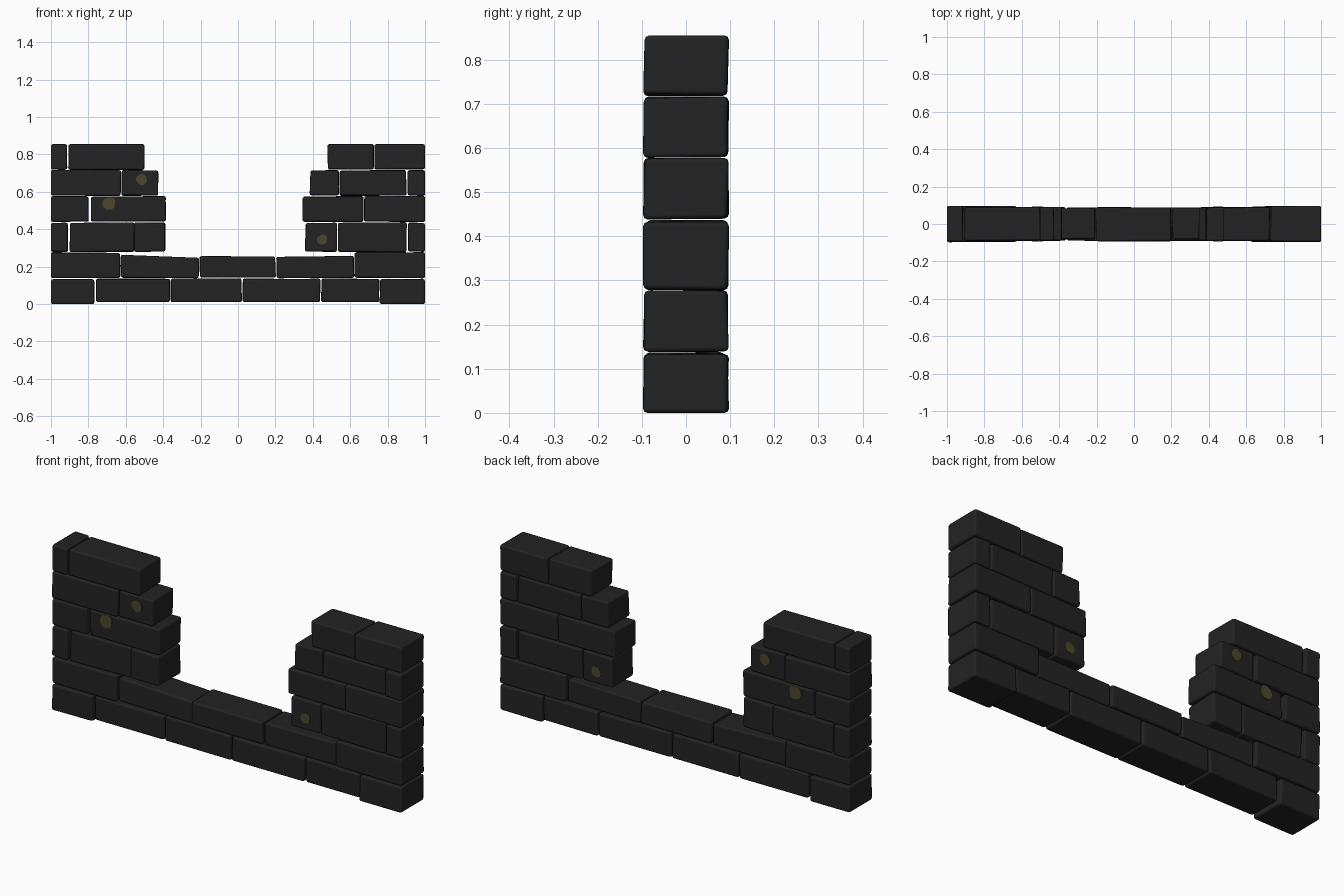
import bpy, bmesh, math, random
from mathutils import Vector

random.seed(4)
cube = bpy.data.objects.get("Cube")
if cube:
    bpy.data.objects.remove(cube, do_unlink=True)


def material(name, rgb):
    m = bpy.data.materials.new(name)
    m.use_nodes = True
    m.diffuse_color = (*rgb, 1)
    bsdf = m.node_tree.nodes["Principled BSDF"]
    bsdf.inputs["Base Color"].default_value = (*rgb, 1)
    bsdf.inputs["Roughness"].default_value = 0.9
    return m


stone = material("dark_stone", (0.0165, 0.0165, 0.0165))
moss = material("olive_moss", (0.07, 0.062, 0.026))


def finish(name, bm, mat):
    me = bpy.data.meshes.new(name)
    bm.to_mesh(me)
    bm.free()
    me.materials.append(mat)
    ob = bpy.data.objects.new(name, me)
    bpy.context.collection.objects.link(ob)
    return ob


def brick(name, x0, x1, z0, z1, depth, slope=0.0):
    """Hand-cut block: slightly uneven box with softened edges."""
    bm = bmesh.new()
    bmesh.ops.create_cube(bm, size=1)
    for v in bm.verts:
        top, right = v.co.z > 0, v.co.x > 0
        x = x1 if right else x0
        z = z1 + (slope if right else -slope) if top else z0
        if abs(x) < 1:
            x += random.uniform(-0.003, 0.003)
        if 0.01 < z < 0.85:
            z += random.uniform(-0.003, 0.003)
        y = math.copysign(depth, v.co.y) + random.uniform(-0.003, 0.003)
        v.co = Vector((x, y, z))
    ob = finish(name, bm, stone)
    bev = ob.modifiers.new("soft_edges", "BEVEL")
    bev.width = 0.01
    bev.segments = 2
    bev.harden_normals = True
    ob.data.shade_smooth()
    return ob


# Courses: bottom, top, then left-to-right spans of the blocks
courses = [
    (0.0, 0.135, [(-1, -.77), (-.76, -.365), (-.36, .02), (.025, .44),
                  (.445, .755), (.76, 1)]),
    (0.14, 0.275, [(-1, -.63), (-.625, -.21), (-.205, .2), (.205, .62), (.625, 1)]),
    (0.28, 0.435, [(-1, -.91), (-.9, -.555), (-.553, -.39),
                   (.36, .53), (.535, .9), (.91, 1)]),
    (0.44, 0.575, [(-1, -.8), (-.785, -.387), (.345, .67), (.675, 1)]),
    (0.58, 0.715, [(-1, -.627), (-.623, -.428), (.385, .54), (.545, .9), (.907, 1)]),
    (0.72, 0.855, [(-1, -.915), (-.907, -.5), (.48, .725), (.73, 1)]),
]
for row, (z0, z1, spans) in enumerate(courses):
    for n, (x0, x1) in enumerate(spans):
        end = x0 == -1 or x1 == 1
        depth = 0.095 if end else 0.089
        bottom, top, slope = z0, z1, 0.0
        if row == 0 and not end:
            bottom = 0.01
        if row == 1 and not end:        # worn sill blocks
            top = 0.253
            depth = 0.09 if n == 2 else 0.082
            slope = (0, -0.008, 0, 0.003)[n]
        if row == 2:
            top = 0.435 if abs(x0) > 0.5 else 0.432
        brick(f"course_{row + 1}_brick_{n + 1}", x0, x1, bottom, top, depth, slope)


def moss_patch(name, x, z, r, side):
    """Thin ragged disc on a wall face."""
    bm = bmesh.new()
    bmesh.ops.create_cone(bm, cap_ends=True, segments=14, radius1=r, radius2=r, depth=0.008)
    rng = random.Random(name[:12])
    wobble = [rng.uniform(0.88, 1.1) for _ in range(14)]
    for v in bm.verts:
        k = wobble[round(math.atan2(v.co.y, v.co.x) / math.tau * 14) % 14]
        v.co = Vector((x + v.co.x * k, side * 0.089 + v.co.z, z + v.co.y * k))
    finish(name, bm, moss)


# Patches show on both faces of the wall
for n, (x, z, r) in enumerate([(-.515, .665, .03), (-.69, .54, .034), (.45, .345, .027)]):
    for side, label in ((-1, "front"), (1, "back")):
        moss_patch(f"moss_patch_{n + 1}_{label}", x, z, r, side)
